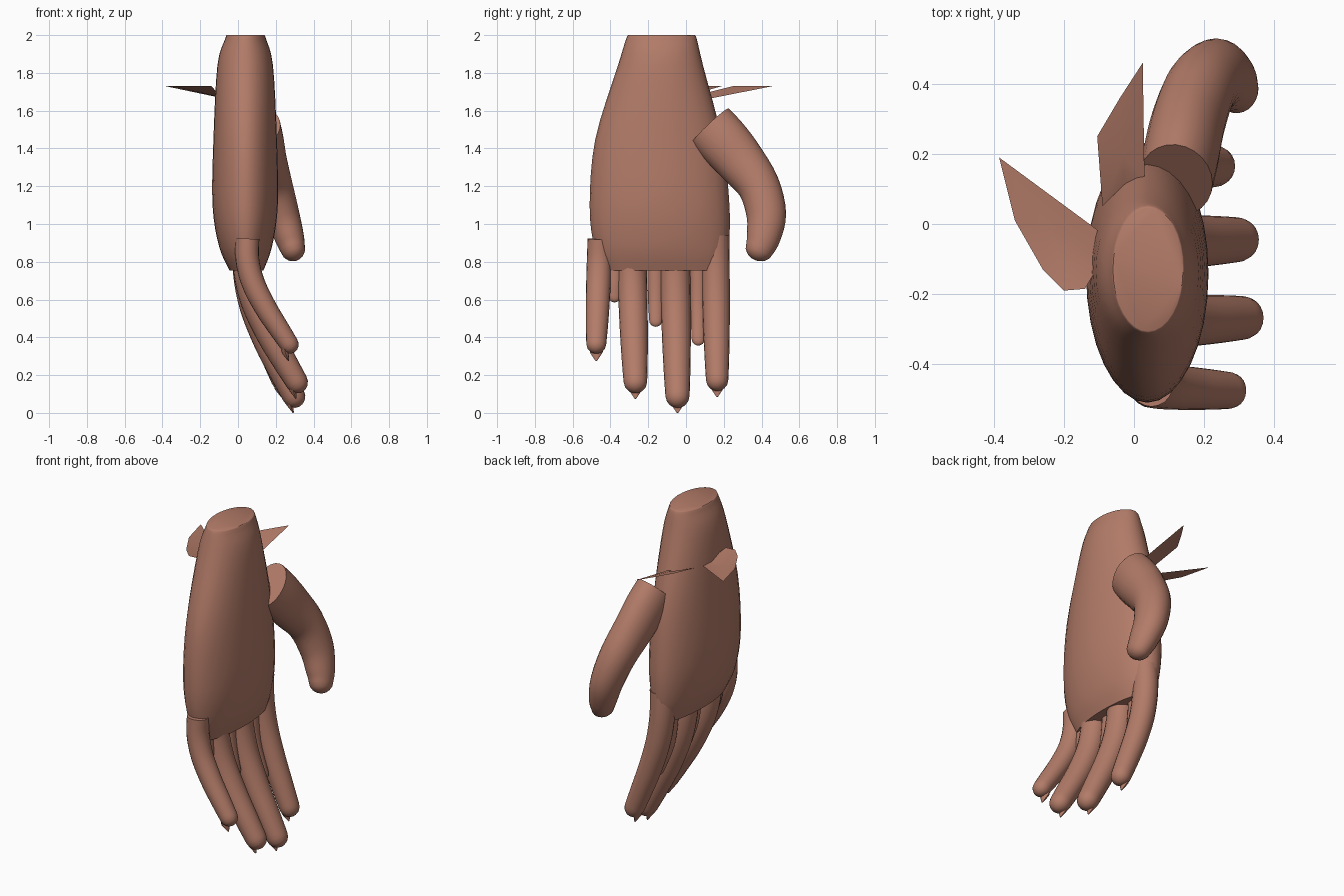
import bpy, bmesh, math
from mathutils import Vector

cube = bpy.data.objects.get("Cube")
if cube:
    bpy.data.objects.remove(cube, do_unlink=True)

skin = bpy.data.materials.new("warm brown skin")
skin.use_nodes = True
colour = (0.45, 0.2, 0.14, 1)
skin.diffuse_color = colour
skin.node_tree.nodes["Principled BSDF"].inputs["Base Color"].default_value = colour


def finish(name, bm):
    mesh = bpy.data.meshes.new(name)
    bm.to_mesh(mesh)
    bm.free()
    for poly in mesh.polygons:
        poly.use_smooth = True
    mesh.set_sharp_from_angle(angle=math.radians(45))
    mesh.materials.append(skin)
    obj = bpy.data.objects.new(name, mesh)
    bpy.context.collection.objects.link(obj)
    return obj


def spline(rows, steps):
    """Smooth curve through rows of numbers."""
    rows = [Vector(r) for r in rows]
    out = []
    for i in range(len(rows) - 1):
        a, b, c, d = (rows[max(i - 1, 0)], rows[i], rows[i + 1],
                      rows[min(i + 2, len(rows) - 1)])
        for k in range(steps):
            t = k / steps
            out.append(b + (c - a) * t / 2 + (2 * a - 5 * b + 4 * c - d) * t * t / 2
                       + (3 * b - a - 3 * c + d) * t ** 3 / 2)
    return out + [rows[-1]]


def loft(name, rows, side, sides=20, steps=4, level=False, dome=False):
    """Skin elliptical rings; each row is x, y, z, radius along side, other radius."""
    rings = spline(rows, steps)
    if dome:
        end = rings[-1]
        pos = Vector(end[:3])
        way = (pos - Vector(rings[-2][:3])).normalized()
        for deg in (25, 48, 68, 84):
            a = math.radians(deg)
            p = pos + way * end[3] * math.sin(a)
            rings.append(Vector((*p, end[3] * math.cos(a), end[4] * math.cos(a))))
    bm = bmesh.new()
    loops = []
    for i, ring in enumerate(rings):
        before, after = rings[max(i - 1, 0)], rings[min(i + 1, len(rings) - 1)]
        way = Vector((0, 0, -1)) if level else Vector((after - before)[:3]).normalized()
        u = Vector(side)
        u = (u - way * u.dot(way)).normalized()
        v = way.cross(u)
        loops.append([bm.verts.new(Vector(ring[:3])
                                   + u * ring[3] * math.cos(math.tau * k / sides)
                                   + v * ring[4] * math.sin(math.tau * k / sides))
                      for k in range(sides)])
    for a, b in zip(loops, loops[1:]):
        for k in range(sides):
            n = (k + 1) % sides
            bm.faces.new((a[k], a[n], b[n], b[k]))
    bm.faces.new(loops[0])
    bm.faces.new(loops[-1])
    bmesh.ops.recalc_face_normals(bm, faces=bm.faces)
    return finish(name, bm)


# Palm and wrist
loft("palm", [
    (0.04, -0.13, 2.0, 0.10, 0.175),
    (0.04, -0.13, 1.98, 0.108, 0.187),
    (0.038, -0.135, 1.84, 0.147, 0.225),
    (0.038, -0.145, 1.45, 0.168, 0.335),
    (0.038, -0.14, 1.1, 0.173, 0.37),
    (0.04, -0.13, 0.88, 0.14, 0.355),
    (0.045, -0.115, 0.755, 0.09, 0.31)],
    (1, 0, 0), sides=32, level=True)

# Fingers: root y, tip y, tip x, tip z, root z, radius
fingers = {
    "little": (-0.455, -0.475, 0.27, 0.365, 0.92, 0.066),
    "ring": (-0.29, -0.268, 0.31, 0.165, 0.90, 0.078),
    "middle": (-0.06, -0.045, 0.295, 0.09, 0.90, 0.08),
    "index": (0.155, 0.165, 0.232, 0.175, 0.94, 0.074),
}
bend = ((0, 0), (0.2, 0), (0.42, 0.14), (0.65, 0.43), (0.85, 0.75), (1, 1))
for name, (y0, y1, x1, z1, z0, r) in fingers.items():
    path = []
    for s, b in bend:
        rad = r * (1 - 0.2 * s ** 3)
        path.append((0.05 + (x1 - 0.05) * b, y0 + (y1 - y0) * s,
                     z0 + (z1 - z0) * s, rad, rad * 0.95))
    loft(name + "_finger", path, (0, 1, 0), dome=True)
    # Pointed nail on the back of the tip
    loft(name + "_nail", [(x1 - 0.035, y1, z1 + 0.03, 0.04, 0.02),
                          (x1 - 0.02, y1, z1 - 0.045, 0.034, 0.018),
                          (x1 - 0.002, y1, z1 - 0.09, 0.004, 0.003)],
         (0, 1, 0), sides=8, steps=1)

# Webs between the fingers: y, lower end z, lower end x
for name, y, low, x in (("outer", -0.378, 0.60, 0.07),
                        ("centre", -0.16, 0.47, 0.10),
                        ("inner", 0.065, 0.37, 0.13)):
    mid = (0.78 + low) / 2
    loft(name + "_web", [(0.045, y, 0.80, 0.045, 0.035),
                         (0.052 + x * 0.12, y, mid, 0.042, 0.03),
                         (x, y, low + 0.02, 0.035, 0.02)],
         (0, 1, 0), sides=12, dome=True)

# Thumb with a flat cut root
loft("thumb", [
    (0.12, 0.125, 1.515, 0.105, 0.14),
    (0.135, 0.20, 1.435, 0.108, 0.14),
    (0.155, 0.29, 1.33, 0.105, 0.13),
    (0.19, 0.385, 1.20, 0.10, 0.112),
    (0.235, 0.425, 1.05, 0.09, 0.105),
    (0.272, 0.41, 0.93, 0.078, 0.09),
    (0.29, 0.39, 0.87, 0.066, 0.076)],
    (1, 0, 0), sides=24, dome=True)


# Thin torn flaps at the wrist, fanned from a sunken point
def flap(name, hub, rim):
    bm = bmesh.new()
    centre = bm.verts.new(hub)
    verts = [bm.verts.new(p) for p in rim]
    for a, b in zip(verts, verts[1:] + verts[:1]):
        bm.faces.new((centre, a, b))
    bmesh.ops.recalc_face_normals(bm, faces=bm.faces)
    for edge in bm.edges:
        edge.smooth = False
    finish(name, bm)


flap("back_flap", (-0.24, -0.01, 1.705), [
    (-0.385, 0.19, 1.73), (-0.34, 0.01, 1.73), (-0.26, -0.13, 1.73),
    (-0.2, -0.19, 1.73), (-0.14, -0.185, 1.73), (-0.09, -0.1, 1.67),
    (-0.10, -0.02, 1.67)])
flap("side_flap", (-0.03, 0.2, 1.70), [
    (0.025, 0.46, 1.73), (-0.04, 0.36, 1.73), (-0.105, 0.25, 1.73),
    (-0.09, 0.05, 1.68), (-0.03, 0.11, 1.665), (0.03, 0.13, 1.665)])
